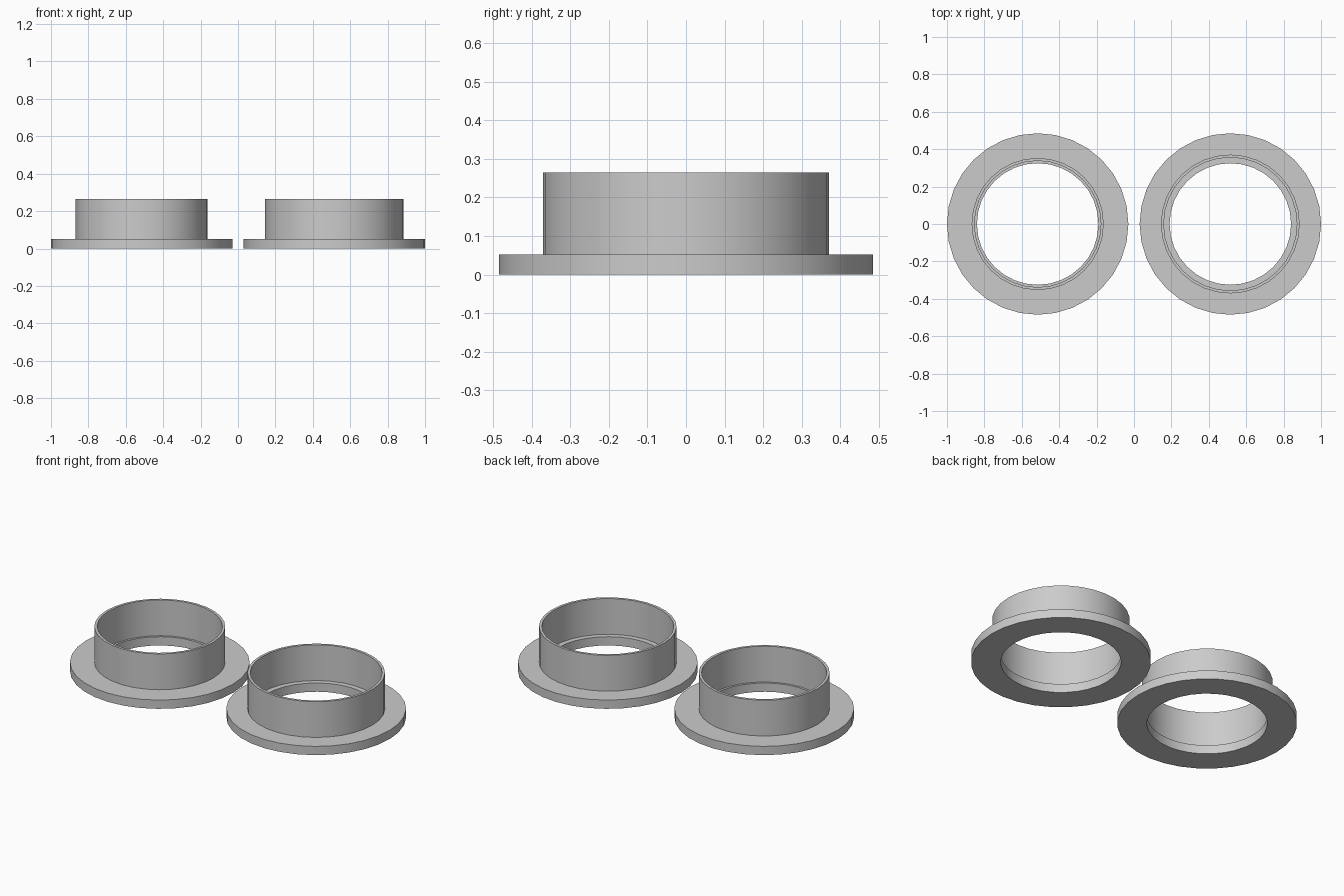
import bpy
import bmesh
from math import cos, sin, pi, radians

cube = bpy.data.objects.get("Cube")
if cube:
    bpy.data.objects.remove(cube)

SEGMENTS = 32
FLANGE_RADIUS, HOLE_RADIUS = 0.485, 0.325
FLANGE_TOP, COLLAR_TOP = 0.052, 0.265
OFFSET = 0.515

grey = bpy.data.materials.new("plain grey")
grey.use_nodes = True
colour = (0.6, 0.6, 0.6, 1)
grey.diffuse_color = colour
grey.node_tree.nodes["Principled BSDF"].inputs["Base Color"].default_value = colour


def lathe(name, profile, x):
    """Spin a closed (radius, height) profile into a ring."""
    bm = bmesh.new()
    rings = [[bm.verts.new((r * cos(2 * pi * i / SEGMENTS), r * sin(2 * pi * i / SEGMENTS), z))
              for i in range(SEGMENTS)] for r, z in profile]
    for a, b in zip(rings, rings[1:] + rings[:1]):
        for i in range(SEGMENTS):
            j = (i + 1) % SEGMENTS
            bm.faces.new((a[i], a[j], b[j], b[i]))
    bmesh.ops.recalc_face_normals(bm, faces=bm.faces)
    mesh = bpy.data.meshes.new(name)
    bm.to_mesh(mesh)
    bm.free()
    mesh.materials.append(grey)
    obj = bpy.data.objects.new(name, mesh)
    obj.location.x = x
    bpy.context.collection.objects.link(obj)
    bpy.ops.object.select_all(action='DESELECT')
    obj.select_set(True)
    bpy.context.view_layer.objects.active = obj
    bpy.ops.object.shade_smooth_by_angle(angle=radians(30))


def flanged_ring(name, outer, inner, x):
    """Flat flange, collar wall and the small ledge inside it."""
    lathe(name, [(HOLE_RADIUS, 0), (FLANGE_RADIUS, 0), (FLANGE_RADIUS, FLANGE_TOP),
                 (outer, FLANGE_TOP), (outer, COLLAR_TOP),
                 (inner, COLLAR_TOP), (inner, FLANGE_TOP), (HOLE_RADIUS, FLANGE_TOP)], x)


# The narrower collar fits inside the wider one
flanged_ring("right_narrow_flanged_ring", 0.353, 0.338, -OFFSET)
flanged_ring("left_wide_flanged_ring", 0.371, 0.356, OFFSET)
